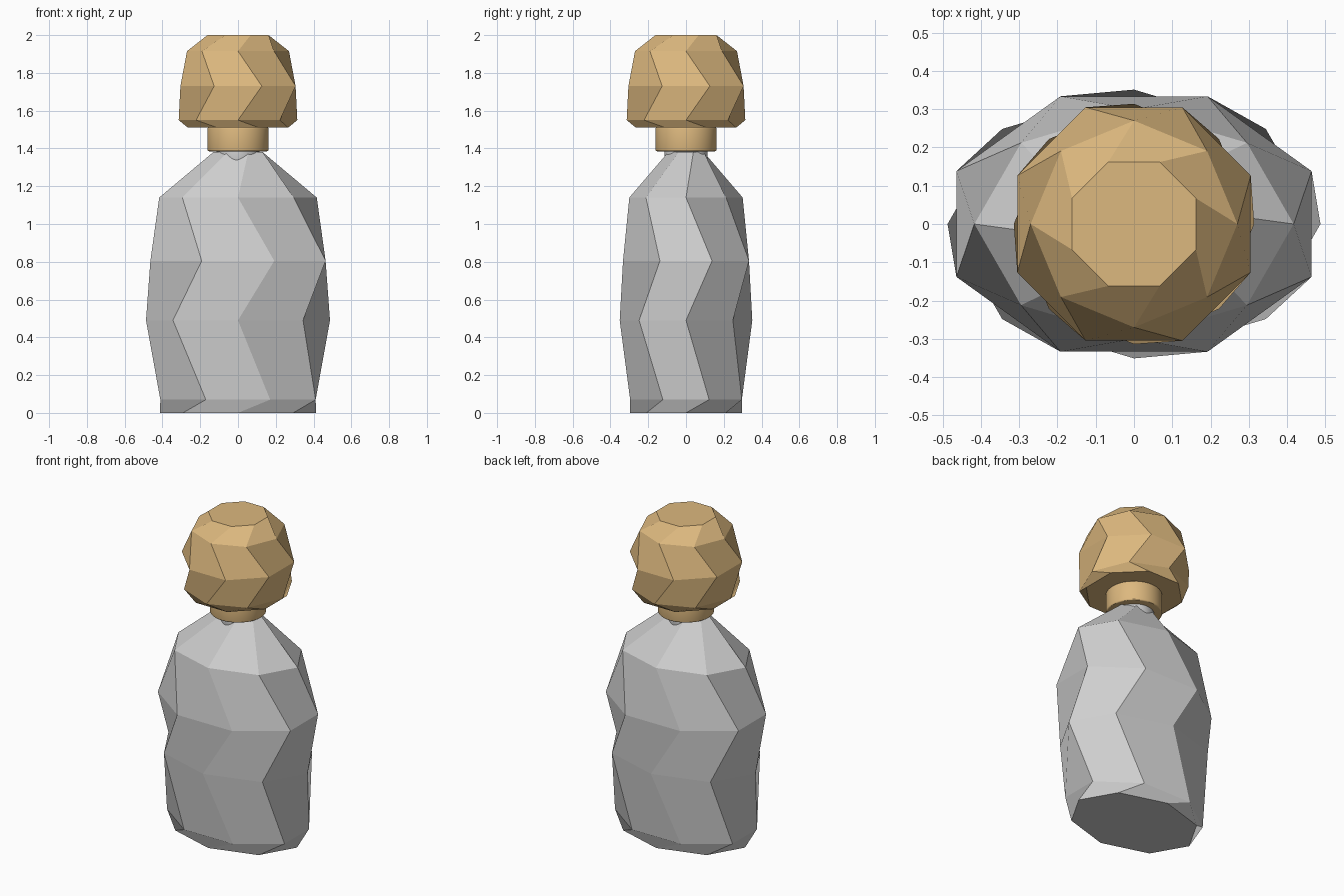
import bpy
import bmesh
import math

default_cube = bpy.data.objects.get("Cube")
if default_cube:
    bpy.data.objects.remove(default_cube, do_unlink=True)

SIDES = 8


def make_material(name, colour):
    mat = bpy.data.materials.new(name)
    mat.use_nodes = True
    mat.diffuse_color = (*colour, 1)
    mat.node_tree.nodes["Principled BSDF"].inputs["Base Color"].default_value = (*colour, 1)
    return mat


def twisted_solid(name, rings, mat):
    """Stack octagons (z, x radius, y radius, half-step twist) into a faceted solid."""
    bm = bmesh.new()
    loops = []
    for z, rx, ry, twist in rings:
        angles = [(i + twist / 2) * math.tau / SIDES for i in range(SIDES)]
        loops.append([bm.verts.new((rx * math.cos(a), ry * math.sin(a), z)) for a in angles])
    for low, high in zip(loops, loops[1:]):
        for i in range(SIDES):
            j = (i + 1) % SIDES
            bm.faces.new((low[i], low[j], high[j], high[i]))
    bm.faces.new(loops[0][::-1])
    bm.faces.new(loops[-1])
    mesh = bpy.data.meshes.new(name)
    bm.to_mesh(mesh)
    bm.free()
    mesh.materials.append(mat)
    obj = bpy.data.objects.new(name, mesh)
    bpy.context.collection.objects.link(obj)
    return obj


def round_part(name, radius, bottom, top, bevel, mat):
    """Smooth upright cylinder with softened rims."""
    bpy.ops.mesh.primitive_cylinder_add(vertices=48, radius=radius, depth=top - bottom,
                                        location=(0, 0, (top + bottom) / 2))
    obj = bpy.context.object
    obj.name = name
    obj.data.materials.append(mat)
    mod = obj.modifiers.new("soft_rim", "BEVEL")
    mod.width = bevel
    mod.segments = 3
    mod.limit_method = "ANGLE"
    bpy.ops.object.modifier_apply(modifier=mod.name)
    bpy.ops.object.shade_smooth_by_angle()
    return obj


silver = make_material("silver_grey", (0.62, 0.62, 0.62))
gold = make_material("warm_gold", (0.72, 0.48, 0.21))

# Faceted oval bottle
twisted_solid("bottle_body", [
    (0.00, 0.413, 0.297, 0),
    (0.07, 0.445, 0.320, 1),
    (0.49, 0.487, 0.351, 0),
    (0.805, 0.502, 0.361, 1),
    (1.14, 0.417, 0.300, 0),
    (1.38, 0.142, 0.102, 1),
], silver)

# Neck and metal collar
round_part("bottle_neck", 0.115, 1.33, 1.40, 0.004, silver)
round_part("collar", 0.162, 1.385, 1.512, 0.008, gold)

# Faceted round stopper
twisted_solid("stopper", [(z, r, r, t) for z, r, t in (
    (1.51, 0.287, 1),
    (1.55, 0.314, 0),
    (1.73, 0.330, 1),
    (1.915, 0.270, 0),
    (2.00, 0.175, 1),
)], gold)
